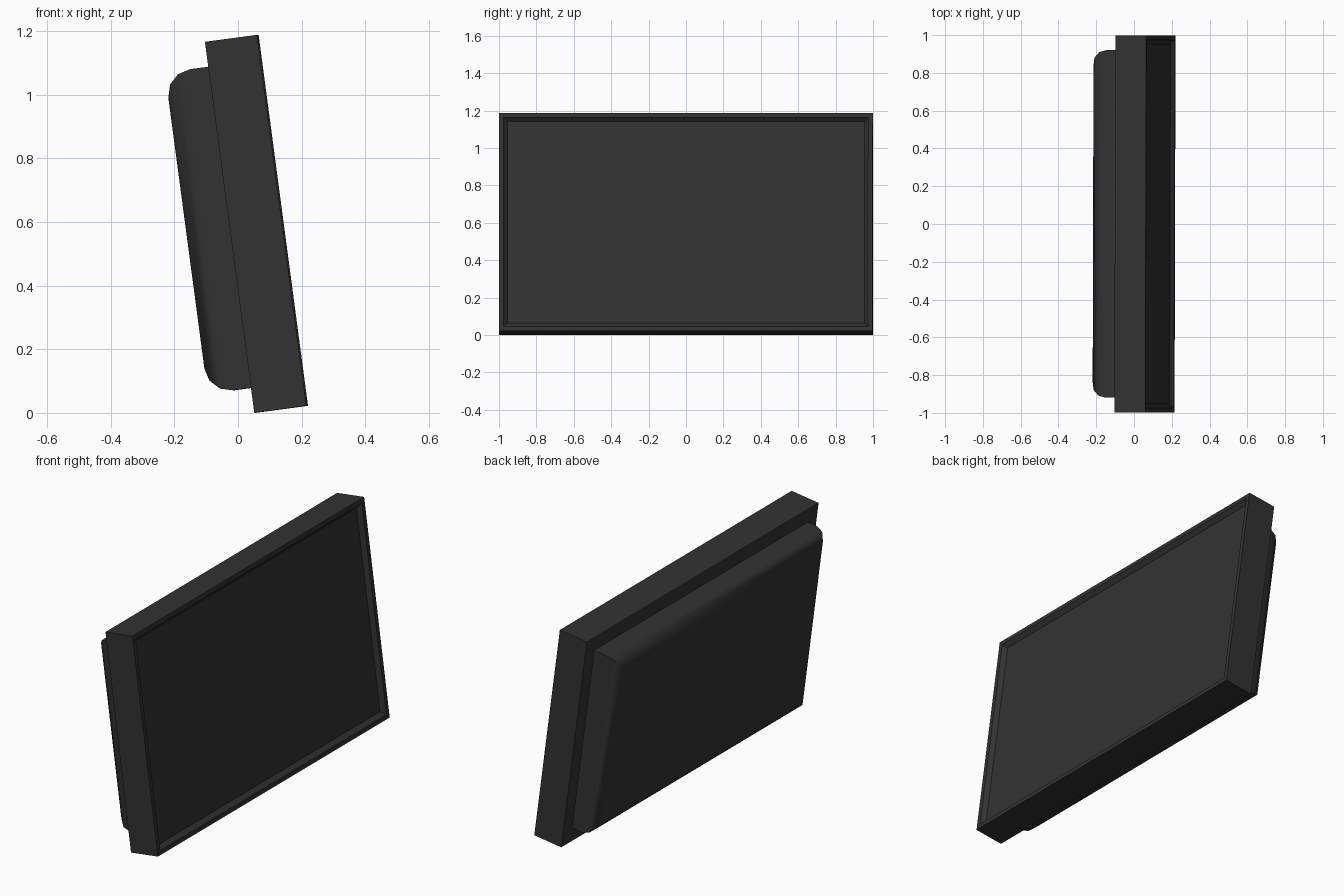
import bpy, bmesh, math
from mathutils import Matrix

if "Cube" in bpy.data.objects:
    bpy.data.objects.remove(bpy.data.objects["Cube"])

# Local frame: x = thickness (front is +x), y = width, z = height
TILT = math.radians(-7.58)
YAW = math.radians(-0.15)
PLACE = (Matrix.Translation((0.058, 0, 0.594))
         @ Matrix.Rotation(YAW, 4, 'Z') @ Matrix.Rotation(TILT, 4, 'Y'))

black = bpy.data.materials.new("black_plastic")
black.diffuse_color = (0.032, 0.032, 0.032, 1)
black.use_nodes = True
black.node_tree.nodes["Principled BSDF"].inputs["Base Color"].default_value = black.diffuse_color


def ring_solid(name, rings):
    """Skin rectangular rings given as (x, half_width, half_height), capped at both ends."""
    bm = bmesh.new()
    loops = []
    for x, hw, hh in rings:
        loops.append([bm.verts.new((x, sy * hw, sz * hh))
                      for sy, sz in ((-1, -1), (1, -1), (1, 1), (-1, 1))])
    for a, b in zip(loops, loops[1:]):
        for i in range(4):
            j = (i + 1) % 4
            bm.faces.new((a[i], a[j], b[j], b[i]))
    bm.faces.new(loops[0][::-1])
    bm.faces.new(loops[-1])
    bmesh.ops.recalc_face_normals(bm, faces=bm.faces)
    mesh = bpy.data.meshes.new(name)
    bm.to_mesh(mesh)
    bm.free()
    mesh.materials.append(black)
    obj = bpy.data.objects.new(name, mesh)
    bpy.context.collection.objects.link(obj)
    obj.matrix_world = PLACE
    return obj


# Screen casing: slab with a narrow lip and a sloped step down to the screen
HT, HW, HH = 0.0825, 0.9985, 0.588
LIP, STEP = 0.024, 0.021
ring_solid("screen_casing", [
    (-HT, HW, HH),
    (HT, HW, HH),
    (HT, HW - LIP, HH - LIP),
    (HT - STEP, HW - LIP - STEP, HH - LIP - STEP),
])

# Rear housing: rounded toward the back
R, BACK = 0.08, -0.22
rings = [(-HT + 0.005, 0.92, 0.509)]
for k in range(4):
    a = math.radians(30 * k)
    inset = R * (1 - math.cos(a))
    rings.append((BACK + R - R * math.sin(a), 0.92 - inset, 0.509 - inset))
housing = ring_solid("rear_housing", rings)
bpy.ops.object.select_all(action='DESELECT')
housing.select_set(True)
bpy.context.view_layer.objects.active = housing
bpy.ops.object.shade_smooth_by_angle(angle=math.radians(35))
